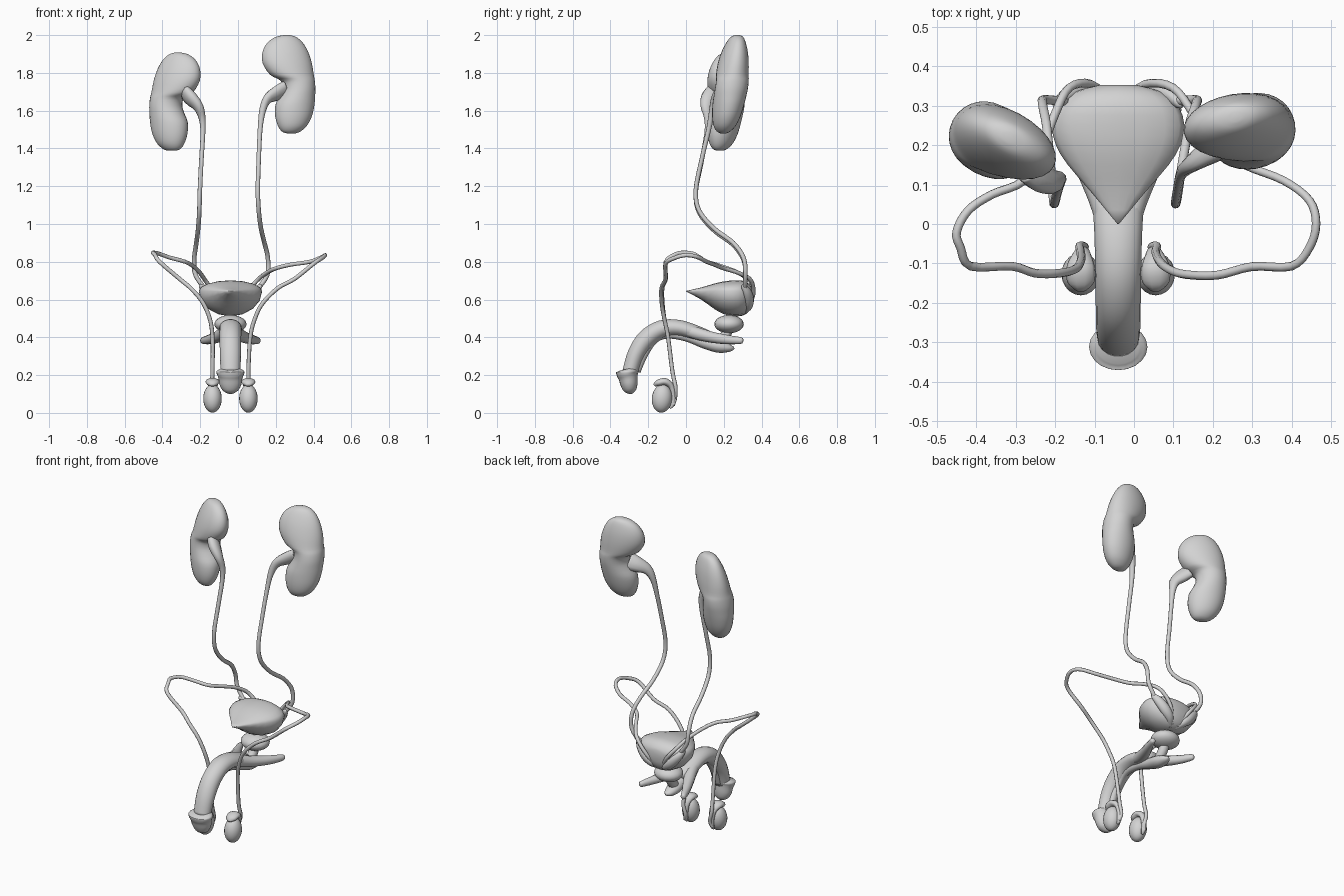
import bpy, bmesh, math
from mathutils import Vector, Matrix

MID = -0.04  # x of the midline organs
mat = bpy.data.materials.new("plain_grey")
mat.diffuse_color = (0.65, 0.65, 0.65, 1)


def smooth_rows(rows, n):
    """Catmull-Rom interpolation of rows of numbers."""
    out = []
    for i in range(len(rows) - 1):
        p = [rows[max(i - 1, 0)], rows[i], rows[i + 1], rows[min(i + 2, len(rows) - 1)]]
        for k in range(n):
            t = k / n
            out.append([0.5 * (2 * b + (c - a) * t + (2 * a - 5 * b + 4 * c - d) * t * t
                               + (3 * b - a - 3 * c + d) * t ** 3) for a, b, c, d in zip(*p)])
    return out + [list(rows[-1])]


def loft(name, rows, sides=12, n=4, axes=None, top=1.0, matrix=None):
    """Skin ellipses (x, y, z, half_u, half_v) along a path; top scales the +v half."""
    rows = smooth_rows(rows, n)
    bm = bmesh.new()
    pts = [Vector(r[:3]) for r in rows]
    u = Vector((1, 0, 0))
    rings = []
    for i, r in enumerate(rows):
        if axes:
            u, v = axes
        else:
            t = (pts[min(i + 1, len(pts) - 1)] - pts[max(i - 1, 0)]).normalized()
            u = (u - t * u.dot(t)).normalized()
            v = t.cross(u)
        ring = []
        for k in range(sides):
            a = 2 * math.pi * k / sides
            s = math.sin(a) * (top if math.sin(a) > 0 else 1)
            ring.append(bm.verts.new(pts[i] + u * max(r[3], .001) * math.cos(a)
                                     + v * max(r[4], .001) * s))
        rings.append(ring)
    for a, b in zip(rings, rings[1:]):
        for k in range(sides):
            j = (k + 1) % sides
            bm.faces.new((a[k], a[j], b[j], b[k]))
    bm.faces.new(rings[0])
    bm.faces.new(rings[-1])
    if matrix:
        bm.transform(matrix)
    return finish(name, bm)


def ellipsoid(name, loc, size, tilt=0):
    bm = bmesh.new()
    bmesh.ops.create_uvsphere(bm, u_segments=20, v_segments=14, radius=1)
    bm.transform(Matrix.Translation(loc) @ Matrix.Rotation(tilt, 4, 'X')
                 @ Matrix.Diagonal((*size, 1)))
    return finish(name, bm)


def finish(name, bm):
    bmesh.ops.recalc_face_normals(bm, faces=bm.faces)
    for f in bm.faces:
        f.smooth = True
    me = bpy.data.meshes.new(name)
    bm.to_mesh(me)
    bm.free()
    me.materials.append(mat)
    ob = bpy.data.objects.new(name, me)
    bpy.context.collection.objects.link(ob)
    return ob


def tube(name, pts, r, sides=8):
    return loft(name, [(*p, r, r) for p in pts], sides)


X, Y, Z = Vector((1, 0, 0)), Vector((0, 1, 0)), Vector((0, 0, 1))

# Kidneys: z, inner x, outer x, half depth, relative to the kidney centre
bean = [(-.26, -.02, .03, .015), (-.25, -.045, .055, .035), (-.22, -.065, .09, .058),
        (-.17, -.078, .118, .074), (-.11, -.075, .133, .083), (-.06, -.05, .138, .086),
        (-.02, -.035, .140, .087), (.02, -.045, .138, .086), (.05, -.10, .134, .085),
        (.11, -.138, .126, .08), (.17, -.138, .108, .068), (.22, -.11, .08, .05),
        (.25, -.065, .045, .032), (.26, -.02, .01, .012)]
for name, sx, loc, turn, lean in (("kidney_right", 1, (.27, .235, 1.74), 10, .15),
                                  ("kidney_left", -1, (-.335, .20, 1.648), -28, .10)):
    rows = [((a + b) / 2 * sx, z * lean, z, (b - a) / 2, d) for z, a, b, d in bean]
    m = Matrix.Translation(loc) @ Matrix.Rotation(math.radians(turn), 4, 'Z')
    loft(name, rows, 28, 3, (X, Y), matrix=m)

# Ureters, with the funnel at the kidney
loft("ureter_right", [(.245, .215, 1.71, .03, .055), (.20, .19, 1.69, .03, .045),
     (.155, .16, 1.66, .022, .03), (.13, .14, 1.60, .018, .018), (.117, .12, 1.5, .013, .013),
     (.11, .085, 1.35, .012, .012), (.105, .052, 1.18, .012, .012), (.11, .07, 1.07, .012, .012),
     (.122, .15, .975, .012, .012), (.14, .25, .90, .012, .012), (.158, .305, .82, .012, .012),
     (.155, .315, .73, .012, .012), (.10, .31, .65, .012, .012)], 10)
loft("ureter_left", [(-.275, .15, 1.69, .03, .055), (-.245, .125, 1.66, .032, .05),
     (-.21, .11, 1.62, .025, .035), (-.19, .115, 1.56, .018, .02), (-.186, .11, 1.48, .013, .013),
     (-.195, .08, 1.32, .012, .012), (-.202, .052, 1.17, .012, .012), (-.205, .07, 1.06, .012, .012),
     (-.212, .15, .965, .012, .012), (-.222, .25, .89, .012, .012), (-.232, .305, .81, .012, .012),
     (-.225, .315, .73, .012, .012), (-.17, .31, .65, .012, .012)], 10)

# Bladder: pointed at the front, flat on top
loft("bladder", [(MID, 0, .645, .002, .002), (MID, .08, .645, .068, .045),
     (MID, .15, .645, .128, .095), (MID, .20, .645, .158, .122), (MID, .25, .645, .168, .133),
     (MID, .30, .645, .152, .13), (MID, .335, .64, .11, .10), (MID, .352, .635, .05, .05)],
     16, 2, (X, Z), top=.42)

# Prostate and the channel below it
ellipsoid("prostate", (MID, .228, .47), (.085, .078, .048))
tube("bladder_neck", [(MID, .24, .55), (MID, .23, .46), (MID, .20, .40), (MID, .16, .36)], .028, 10)

# Shaft, spongy body with its bulb, and head
loft("shaft", [(MID, .12, .405, .045, .03), (MID, .05, .425, .062, .04), (MID, -.04, .45, .06, .043),
     (MID, -.13, .444, .058, .047), (MID, -.21, .392, .057, .05), (MID, -.265, .31, .056, .046),
     (MID, -.297, .21, .052, .042)], 18)
loft("spongy_body", [(MID, .255, .345, .006, .006), (MID, .23, .343, .028, .02),
     (MID, .175, .352, .042, .034), (MID, .10, .372, .036, .032), (MID, 0, .405, .026, .026),
     (MID, -.10, .417, .024, .024), (MID, -.17, .39, .024, .024), (MID, -.225, .31, .024, .024),
     (MID, -.262, .22, .022, .022)], 12)
loft("head", [(MID, -.314, .232, .052, .042), (MID, -.312, .222, .072, .058),
     (MID, -.311, .208, .073, .057), (MID, -.306, .185, .064, .051), (MID, -.301, .15, .058, .045),
     (MID, -.297, .12, .042, .034), (MID, -.295, .104, .018, .015), (MID, -.295, .10, .004, .004)], 20, 3)

for side, s in (("right", 1), ("left", -1)):
    def at(x, *rest):
        return (MID + s * x, *rest)
    # Root branches of the shaft
    loft("root_branch_" + side, [at(.025, -.02, .445, .025, .03), at(.04, .06, .42, .034, .034),
         at(.075, .14, .40, .032, .03), at(.115, .22, .388, .024, .025),
         at(.145, .29, .383, .016, .018), at(.15, .302, .382, .005, .006)], 10)
    # Seminal vesicles
    loft("seminal_vesicle_" + side, [at(.015, .29, .525, .012, .012), at(.05, .325, .555, .024, .02),
         at(.09, .335, .59, .03, .022), at(.13, .325, .635, .026, .02),
         at(.155, .305, .67, .014, .012), at(.16, .30, .68, .004, .004)], 10)
    # Testes and epididymides
    ellipsoid("testis_" + side, at(.095, -.127, .076), (.049, .054, .075), -.1)
    loft("epididymis_" + side, [at(.095, -.168, .145, .012, .008), at(.095, -.148, .158, .034, .018),
         at(.095, -.11, .165, .036, .02), at(.092, -.078, .14, .024, .016),
         at(.09, -.068, .09, .016, .013), at(.09, -.072, .045, .013, .012),
         at(.092, -.085, .025, .006, .006)], 10)

# Spermatic ducts: up from the testes, round the loop and down behind the bladder
tube("spermatic_duct_right", [(.055, -.07, .04), (.045, -.058, .08), (.058, -.056, .14),
     (.055, -.072, .22), (.065, -.095, .4), (.09, -.115, .5), (.13, -.128, .58), (.21, -.13, .66),
     (.30, -.108, .71), (.40, -.107, .79), (.445, -.06, .82), (.462, 0, .835), (.445, .06, .825),
     (.38, .11, .80), (.28, .15, .785), (.20, .20, .765), (.15, .28, .74), (.10, .345, .70),
     (.03, .355, .62), (-.025, .31, .53)], .011)
tube("spermatic_duct_left", [(-.135, -.07, .04), (-.125, -.058, .08), (-.138, -.056, .14),
     (-.135, -.072, .22), (-.135, -.095, .4), (-.15, -.115, .5), (-.19, -.125, .59),
     (-.25, -.125, .66), (-.31, -.107, .71), (-.415, -.107, .80), (-.44, -.06, .837),
     (-.45, -.02, .848), (-.42, .035, .843), (-.36, .075, .822), (-.28, .11, .80),
     (-.235, .19, .775), (-.20, .28, .74), (-.165, .345, .69), (-.11, .355, .62),
     (-.055, .31, .53)], .011)
